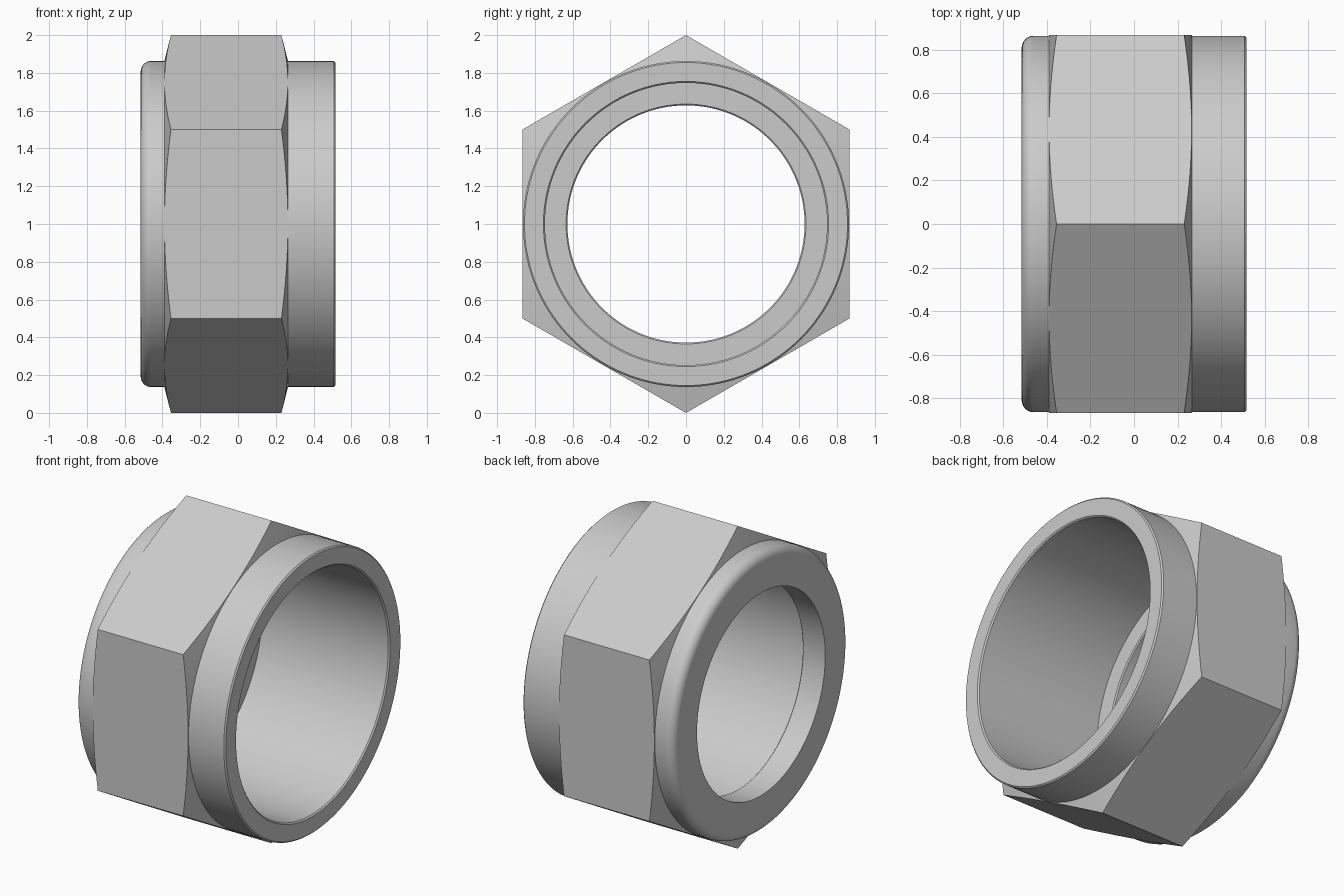
import bpy
import bmesh
from math import cos, sin, pi, radians

old = bpy.data.objects.get("Cube")
if old:
    bpy.data.objects.remove(old, do_unlink=True)

STEPS = 144              # divisible by six, so the hexagon corners stay exact
COLLAR = 0.863           # radius of both round collars
APOTHEM = cos(pi / 6)    # centre to flat of the hexagon
LEFT, RIGHT = -0.515, 0.515
FILLET = 0.055

steel = bpy.data.materials.new("satin steel grey")
steel.use_nodes = True
colour = (0.6, 0.6, 0.6, 1)
steel.diffuse_color = colour
steel.node_tree.nodes["Principled BSDF"].inputs["Base Color"].default_value = colour


def hex_radius(angle):
    """Distance from the axis to the hexagon, corners at 0, 60, 120..."""
    offset = (angle + 1e-9) % (pi / 3) - pi / 6
    return APOTHEM / cos(offset)


def section(angle):
    """Closed (x, radius) outline of the nut at one angle about the axis."""
    hexr = hex_radius(angle)
    slope = 0.035 * (hexr - COLLAR) / (1 - COLLAR)
    # Rounded end of the plain collar
    pts = [(LEFT + FILLET * (1 - sin(i * pi / 16)),
            COLLAR - FILLET * (1 - cos(i * pi / 16))) for i in range(8, -1, -1)]
    # Hexagon with conical chamfers
    pts += [(-0.39, COLLAR), (-0.39 + slope, hexr),
            (0.265 - slope, hexr), (0.265, COLLAR)]
    # Open collar with broken edges
    pts += [(RIGHT - 0.008, COLLAR), (RIGHT, COLLAR - 0.008),
            (RIGHT, 0.755), (RIGHT - 0.008, 0.747)]
    # Wide bore, shoulder and narrow lip
    pts += [(-0.357, 0.747), (-0.357, 0.635), (-0.364, 0.628), (LEFT, 0.628)]
    return pts


# Sweep the section around the x axis
bm = bmesh.new()
rings = []
for s in range(STEPS):
    a = 2 * pi * s / STEPS
    rings.append([bm.verts.new((x, r * sin(a), 1 + r * cos(a)))
                  for x, r in section(a)])
for s in range(STEPS):
    here, there = rings[s], rings[(s + 1) % STEPS]
    for i in range(len(here)):
        j = (i + 1) % len(here)
        bm.faces.new((here[i], here[j], there[j], there[i]))
bmesh.ops.recalc_face_normals(bm, faces=bm.faces)

mesh = bpy.data.meshes.new("hex_nut")
bm.to_mesh(mesh)
bm.free()
mesh.materials.append(steel)
nut = bpy.data.objects.new("hex_nut", mesh)
bpy.context.collection.objects.link(nut)

# Smooth round surfaces, crisp machined edges
bpy.ops.object.select_all(action='DESELECT')
nut.select_set(True)
bpy.context.view_layer.objects.active = nut
bpy.ops.object.shade_smooth_by_angle(angle=radians(25))
